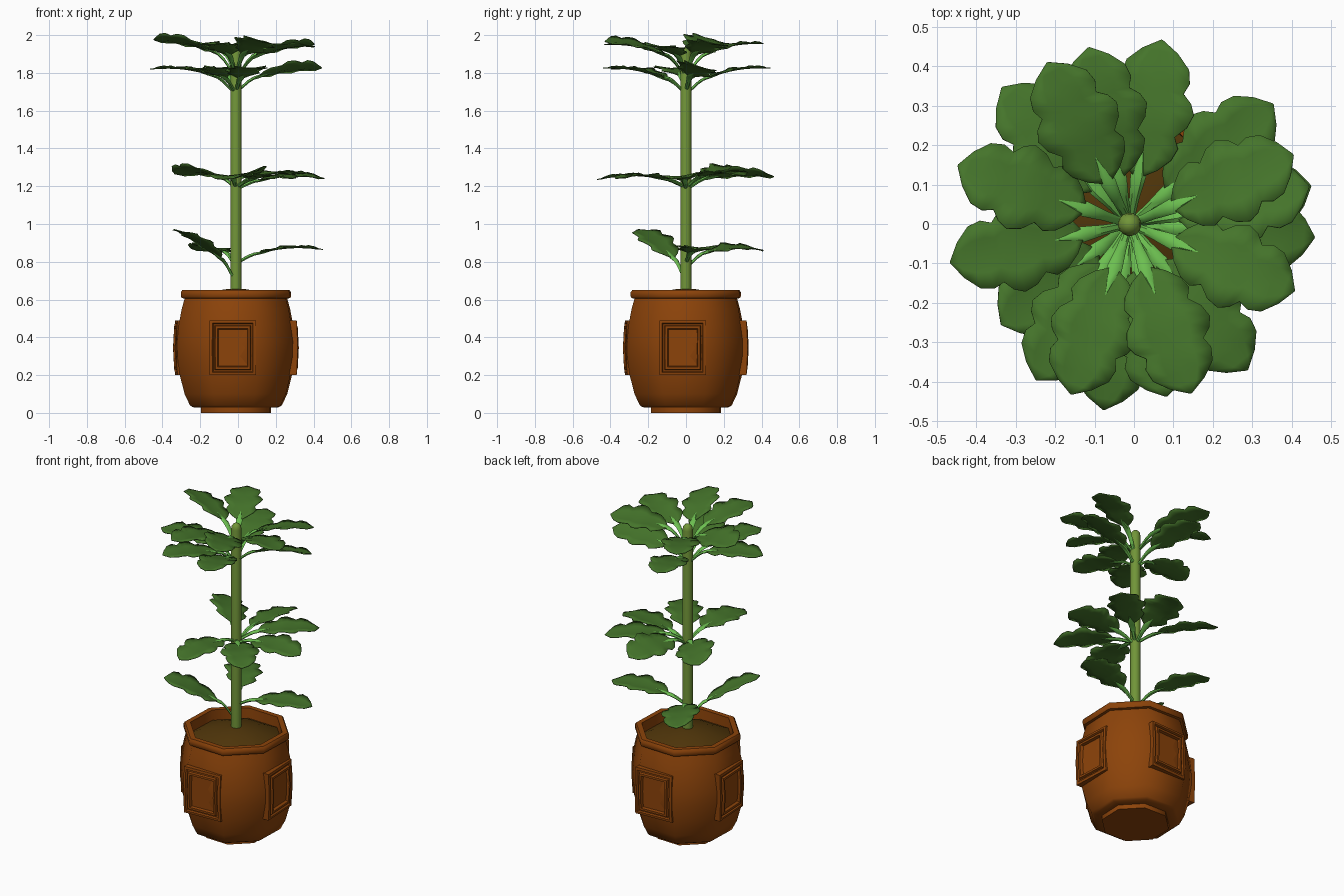
import bpy, bmesh, math
from mathutils import Vector, Matrix

if "Cube" in bpy.data.objects:
    bpy.data.objects.remove(bpy.data.objects["Cube"])

CX, CY = -0.011, -0.001
POT_TURN = math.radians(-2)


def material(name, rgb):
    m = bpy.data.materials.new(name)
    m.diffuse_color = (*rgb, 1)
    m.use_nodes = True
    m.node_tree.nodes["Principled BSDF"].inputs["Base Color"].default_value = m.diffuse_color
    return m


TERRACOTTA = material("terracotta brown", (0.265, 0.057, 0.003))
SOIL = material("dark soil", (0.08, 0.036, 0.003))
STEM = material("stem green", (0.165, 0.30, 0.04))
LEAF = material("leaf green", (0.06, 0.178, 0.024))
STALK = material("light stalk green", (0.15, 0.52, 0.08))


def finish(name, bm, mat, smooth=30):
    bmesh.ops.recalc_face_normals(bm, faces=bm.faces)
    me = bpy.data.meshes.new(name)
    bm.to_mesh(me)
    bm.free()
    me.materials.append(mat)
    ob = bpy.data.objects.new(name, me)
    bpy.context.collection.objects.link(ob)
    bpy.ops.object.select_all(action='DESELECT')
    ob.select_set(True)
    bpy.context.view_layer.objects.active = ob
    bpy.ops.object.shade_smooth_by_angle(angle=math.radians(smooth))
    return ob


def loft(bm, rings):
    """Join rings of points of equal length with quads and cap both ends."""
    vs = [[bm.verts.new(p) for p in r] for r in rings]
    n = len(vs[0])
    for a, b in zip(vs, vs[1:]):
        for i in range(n):
            j = (i + 1) % n
            bm.faces.new((a[i], a[j], b[j], b[i]))
    bm.faces.new(vs[0])
    bm.faces.new(vs[-1])


def lathe(name, profile, sides, mat, turn=0.0, smooth=30):
    """Profile gives (distance to flat side, z)."""
    bm = bmesh.new()
    k = 1 / math.cos(math.pi / sides)
    rings = []
    for r, z in profile:
        rings.append([(CX + r * k * math.cos(turn + (i + .5) * math.tau / sides),
                       CY + r * k * math.sin(turn + (i + .5) * math.tau / sides), z)
                      for i in range(sides)])
    loft(bm, rings)
    return finish(name, bm, mat, smooth)


# Eight-sided pot with foot, barrel body, lip and hollow top; sides blend softly
lathe("pot", [(.183, 0), (.183, .028), (.225, .03), (.24, .04), (.268, .1), (.293, .2),
              (.306, .3), (.307, .38), (.298, .47), (.283, .55), (.268, .605),
              (.283, .608), (.288, .618), (.288, .638), (.28, .65), (.25, .65), (.248, .55)],
      8, TERRACOTTA, POT_TURN, 46)

# Mounded soil
lathe("soil", [(.25, .56), (.25, .585), (.19, .615), (.12, .64), (.06, .654), (.02, .657)],
      8, SOIL, POT_TURN)

# Framed panels on four sides: nested rectangles (half width, half height, distance)
FRAME = [(.123, .145, .27), (.123, .145, .316), (.108, .13, .319), (.103, .125, .31),
         (.096, .118, .31), (.092, .114, .323), (.080, .101, .323), (.076, .097, .306)]
TILT = .1
for k, side in enumerate(("right", "back", "left", "front")):
    a = math.radians(-3) + k * math.pi / 2
    out = Vector((math.cos(a), math.sin(a), 0))
    across = Vector((-out.y, out.x, 0))
    bm = bmesh.new()
    rings = []
    for w, h, d in FRAME:
        ring = []
        # frame follows the barrel bulge and stands out more at one edge
        for sx, sz in ((-1, -1), (1, -1), (1, 0), (1, 1), (-1, 1), (-1, 0)):
            depth = d + (.006 if sz == 0 else 0) - TILT * sx * w
            ring.append(Vector((CX, CY, .345 + sz * h)) + out * depth + across * sx * w)
        rings.append(ring)
    loft(bm, rings)
    finish("panel_" + side, bm, TERRACOTTA, 20)

# Straight stem with rounded tip
lathe("stem", [(.029, .6), (.029, 1.90), (.026, 1.918), (.017, 1.93), (.006, 1.936)], 16, STEM)

# Leaf outline: (fraction along leaf, half width), with notches between lobes
OUTLINE = [(0, .012), (.06, .045), (.15, .075), (.24, .087), (.32, .074), (.40, .1),
           (.50, .112), (.58, .1), (.64, .077), (.72, .088), (.82, .08), (.92, .046), (1, .002)]
R0, R1 = .125, .475


def path(r, z0, zb, zt):
    """Height of stalk and leaf midrib at radius r."""
    if r < R0:
        t = max(0, (r - .02) / (R0 - .02))
        return z0 + (zb - z0) * (1 - (1 - t) ** 1.6)
    t = (r - R0) / (R1 - R0)
    return zb + (zt - zb) * t + .018 * math.sin(math.pi * t)


def add_leaf(name, deg, z0, zb, zt, reach, roll):
    turn = Matrix.Translation((CX, CY, 0)) @ Matrix.Rotation(math.radians(deg), 4, 'Z')
    # blade: slightly folded along the midrib, rippled at the lobes, rolled sideways
    bm = bmesh.new()
    rows = []
    for t, w in OUTLINE:
        r = R0 + (R1 - R0) * t
        z = path(r, z0, zb, zt)
        ripple = .005 * math.sin(t * 19)
        row = []
        for s in (-1, -.5, 0, .5, 1):
            lift = abs(s) * w * .1 + ripple * s * s + s * w * roll
            row.append(bm.verts.new(turn @ Vector((r * reach, s * w, z + lift))))
        rows.append(row)
    for a, b in zip(rows, rows[1:]):
        for i in range(4):
            bm.faces.new((a[i], b[i], b[i + 1], a[i + 1]))
    blade = finish("leaf_" + name, bm, LEAF, 40)
    mod = blade.modifiers.new("thickness", 'SOLIDIFY')
    mod.thickness = .004
    mod.offset = 0
    # stalk: tapered tube that ends as a rib on the leaf
    bm = bmesh.new()
    rings = []
    for r, wide, tall in ((.015, .010, .010), (.04, .011, .010), (.07, .013, .010),
                          (.10, .017, .009), (.125, .020, .008), (.155, .012, .007),
                          (.20, .001, .002)):
        z = path(r, z0, zb, zt)
        ring = []
        for q in range(6):
            y = wide * math.cos(q * math.tau / 6)
            up = tall * math.sin(q * math.tau / 6)
            ring.append(turn @ Vector((r * reach, y, z + up + (y * roll if r > .1 else 0))))
        rings.append(ring)
    loft(bm, rings)
    finish("stalk_" + name, bm, STALK, 40)


# Whorls of leaves: direction in degrees, stalk start z, leaf base z, tip z, reach, roll
WHORLS = {
    "bottom": [(-142, .71, .82, .97, .87, -.1), (12, .80, .845, .865, .99, 0),
               (117, .78, .85, .86, .97, .15)],
    "middle": [(40, 1.20, 1.25, 1.255, 1, 0), (80, 1.19, 1.245, 1.25, 1, -.25),
               (133, 1.2, 1.25, 1.265, 1, .3), (-98, 1.2, 1.24, 1.235, 1, 0),
               (-51, 1.2, 1.235, 1.24, 1, 0), (-4, 1.19, 1.23, 1.24, .99, .1)],
    "upper": [(192, 1.70, 1.785, 1.82, .98, 0), (103, 1.70, 1.775, 1.825, .97, 0),
              (12, 1.71, 1.78, 1.825, .98, -.3), (-121, 1.70, 1.775, 1.82, .97, 0),
              (-78, 1.71, 1.77, 1.825, .94, 0)],
    "top": [(23, 1.79, 1.90, 1.95, .95, -.2), (-22, 1.79, 1.89, 1.94, .95, -.1),
            (-70, 1.80, 1.90, 1.965, .96, -.25), (-109, 1.80, 1.895, 1.95, .96, 0),
            (117, 1.80, 1.90, 1.955, .97, 0), (161, 1.80, 1.91, 1.975, .97, .3)],
}
for tier, leaves in WHORLS.items():
    for i, leaf in enumerate(leaves):
        add_leaf(f"{tier}_{i + 1}", *leaf)
